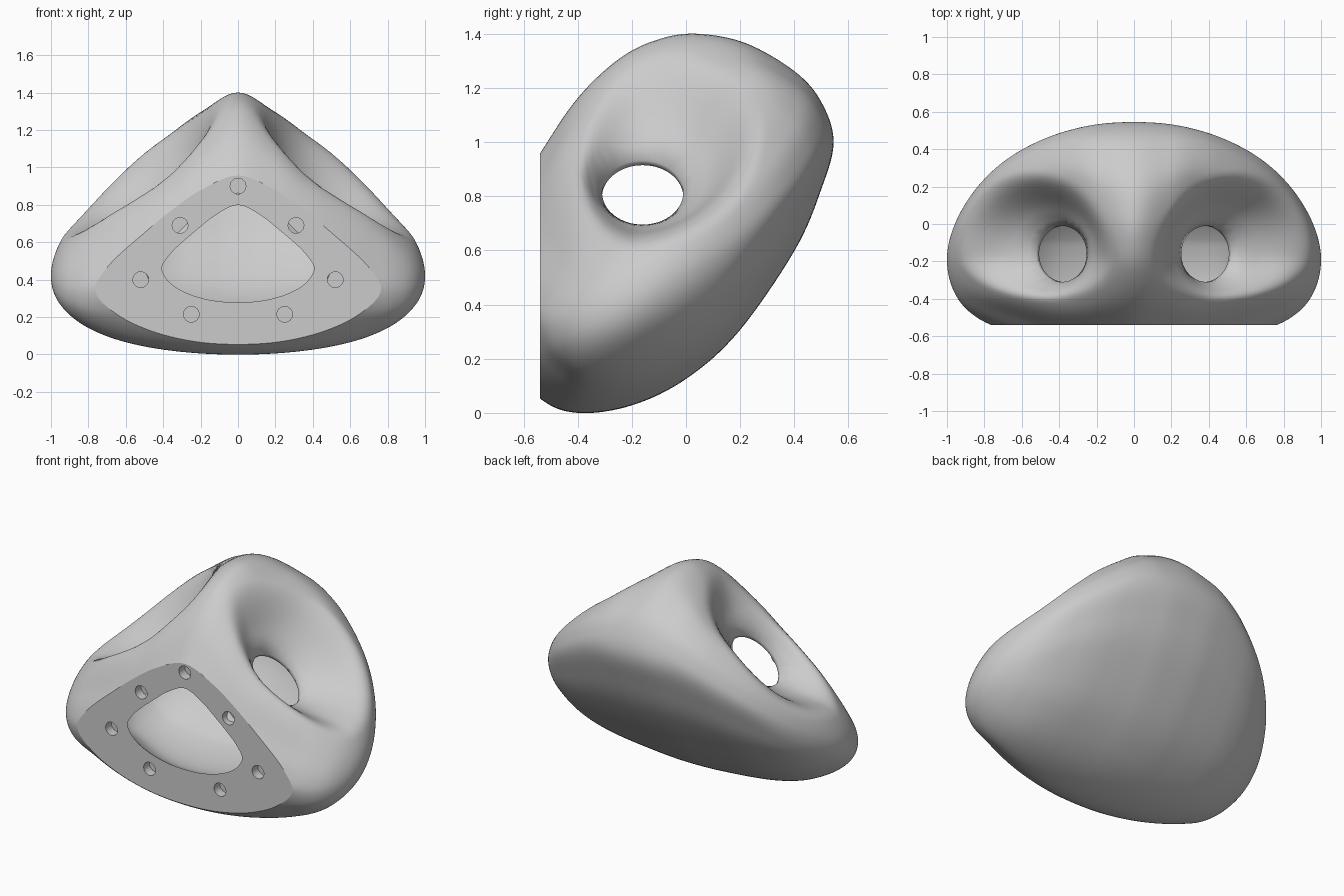
import bpy
import bmesh
import math

cube = bpy.data.objects.get("Cube")
if cube:
    bpy.data.objects.remove(cube, do_unlink=True)

RINGS, STEPS = 120, 8           # sections across the width, points per profile span
FRONT = -0.54                   # plane of the flat mounting face

# Outlines from the middle to the tip and back, at equal angles
HEIGHTS = [1.4, 1.31, 1.165, 1.035, .905, .775, .65, .53, .42,
           .32, .235, .16, .1, .055, .024, .006, 0]
DEPTHS = [.545, .533, .49, .42, .325, .205, .07, -.065, -.19,
          -.315, -.425, -.505, -.565, -.63, -.69, -.735, -.75]

# Unit side profiles (depth, height): middle ridge, flanks and tilted oval tips
MIDDLE = [(0, .32), (.04, .5), (.16, .68), (.27, .83), (.39, .935), (.5, .985), (.61, 1),
          (.75, .975), (.89, .9), (.965, .82), (1, .715), (.965, .59), (.89, .43),
          (.73, .215), (.58, .09), (.425, .02), (.27, 0), (.16, .04), (.05, .16)]
FLANK = [(0, .32), (.03, .45), (.1, .585), (.2, .76), (.35, .86), (.54, .92), (.69, .965),
         (.83, 1), (.935, .955), (.985, .885), (1, .8), (.965, .67), (.89, .49),
         (.73, .25), (.58, .11), (.425, .025), (.27, 0), (.16, .04), (.05, .16)]
TURNS = [math.pi * (i / 10 if i < 10 else 1 + (i - 10) / 9) for i in range(len(FLANK))]
TIP = [(.5 - .5 * math.cos(t), .5 - .5 * math.cos(t + math.pi / 3)) for t in TURNS]


def smoothstep(t):
    t = max(0, min(1, t))
    return t * t * (3 - 2 * t)


def blend(first, second, w):
    return [[m + (f - m) * w for m, f in zip(a, b)] for a, b in zip(first, second)]


def catmull(p, q, r, s, t):
    return q + .5 * t * (r - p + t * (2 * p - 5 * q + 4 * r - s + t * (3 * (q - r) + s - p)))


def outline(values, u):
    """Smooth value on an outline that mirrors at both ends."""
    last = len(values) - 1
    i = min(int(u), last - 1)
    keys = [values[last - abs(last - abs(j))] for j in range(i - 1, i + 3)]
    return catmull(*keys, u - i)


def section(angle):
    """Closed loop of points for one slice across the width."""
    x, u = math.sin(angle), abs(angle) / (math.pi / 2) * 8
    y0, y1 = outline(DEPTHS, 16 - u), outline(DEPTHS, u)
    z0, z1 = outline(HEIGHTS, 16 - u), outline(HEIGHTS, u)
    loop = blend(MIDDLE, FLANK, smoothstep(abs(x) / .45))
    loop = blend(loop, TIP, smoothstep((abs(x) - .65) / .35))
    count = len(loop)
    points = []
    for i in range(count):
        near = [loop[(i + j) % count] for j in (-1, 0, 1, 2)]
        for step in range(STEPS):
            yn, zn = (catmull(*[n[c] for n in near], step / STEPS) for c in (0, 1))
            points.append((x, y0 + yn * (y1 - y0), z0 + zn * (z1 - z0)))
    return points


# Frame of the side hole: along the slope, along y, and out of the hole
TILT = math.radians(41.3)
CO, SI = math.cos(TILT), math.sin(TILT)


def to_hole(p):
    x, z = abs(p[0]) - .38, p[2] - .805
    a, b, k = x * CO - z * SI, p[1] + .16, x * SI + z * CO
    return a, b, k, math.hypot(a / .18, b / .15)


def from_hole(a, b, k, side):
    return (math.copysign(.38 + a * CO + k * SI, side), b - .16, .805 - a * SI + k * CO)


def funnel(p, s):
    """Sink a point into the dimple; None when it falls inside the hole."""
    a, b, k, rho = to_hole(p)
    d = math.hypot(a / .57, b / (.45 if b > 0 else .25))
    if k < -.2 or d >= 1:
        return p
    if rho < 1:
        return None
    f = smoothstep((rho - 1) / (rho / d - 1))
    base = s * .055
    lip = (base - s * .012) * max(0, 1 - (rho - 1) / .55) ** 2
    return from_hole(a, b, base + (k - base) * f - lip, p[0])


def hollow(p):
    """Outer point to cavity point."""
    x, y, z = p
    return (x * .6, -.1 + (y + .1) * (.66 if y > -.1 else .92), .62 + (z - .62) * .64)


def add_skin(bm, s):
    """Outer skin (s = 1) or cavity skin (s = -1) with both side holes open."""
    rows = []
    for j in range(RINGS + 1):
        ring = section(math.pi * (j / RINGS - .5))
        if j in (0, RINGS):
            ring = ring[:1]
        row = []
        for p in ring:
            q = funnel(p if s > 0 else hollow(p), s)
            row.append(bm.verts.new(q) if q else None)
        rows.append(row)
    n = len(rows[1])
    for lower, upper in zip(rows, rows[1:]):
        for i in range(n):
            corners = [lower[i % len(lower)], lower[(i + 1) % len(lower)],
                       upper[(i + 1) % len(upper)], upper[i % len(upper)]]
            if None not in corners:
                bm.faces.new(list(dict.fromkeys(corners)))


bm = bmesh.new()
add_skin(bm, 1)
add_skin(bm, -1)
loose = [v for v in bm.verts if not v.link_faces]
bmesh.ops.delete(bm, geom=loose, context='VERTS')

# Even out the hole rims and join outer skin to cavity
rim = [e for e in bm.edges if e.is_boundary]
for v in {v for e in rim for v in e.verts}:
    a, b, k, rho = to_hole(v.co)
    v.co = from_hole(a / rho, b / rho, math.copysign(.012, k), v.co.x)
for side in (1, -1):
    bmesh.ops.bridge_loops(bm, edges=[e for e in rim if e.verts[0].co.x * side > 0])

# Slice the front flat
cut = bmesh.ops.bisect_plane(bm, geom=bm.verts[:] + bm.edges[:] + bm.faces[:], dist=1e-5,
                             plane_co=(0, FRONT, 0), plane_no=(0, -1, 0), clear_outer=True)
border = [g for g in cut['geom_cut'] if isinstance(g, bmesh.types.BMEdge)]

# Bolt holes
BOLTS = [(0, .9)] + [(s * x, z) for s in (1, -1) for x, z in ((.31, .69), (.52, .4), (.25, .215))]
SIDES = 24
flat = set()
for bx, bz in BOLTS:
    circle = [(bx + .042 * math.cos(math.tau * i / SIDES), bz + .042 * math.sin(math.tau * i / SIDES))
              for i in range(SIDES)]
    mouth, end = ([bm.verts.new((x, y, z)) for x, z in circle] for y in (FRONT, FRONT + .06))
    for i in range(SIDES):
        j = (i + 1) % SIDES
        bm.faces.new((mouth[i], mouth[j], end[j], end[i]))
        border.append(bm.edges.get((mouth[i], mouth[j])))
    flat.add(bm.faces.new(end))

# Mounting face around the opening and bolt holes
fill = bmesh.ops.triangle_fill(bm, edges=border, use_beauty=True, normal=(0, -1, 0))
flat.update(g for g in fill['geom'] if isinstance(g, bmesh.types.BMFace))
bmesh.ops.recalc_face_normals(bm, faces=bm.faces[:])

# Smooth body with crisp edges on the flat face and bolt holes
for f in bm.faces:
    f.smooth = f not in flat
for e in bm.edges:
    e.smooth = not any(f in flat for f in e.link_faces)

mesh = bpy.data.meshes.new("hollow_body")
bm.to_mesh(mesh)
bm.free()
body = bpy.data.objects.new("hollow_body", mesh)
bpy.context.collection.objects.link(body)

grey = bpy.data.materials.new("light_grey")
grey.use_nodes = True
colour = (.6, .6, .6, 1)
grey.diffuse_color = colour
grey.node_tree.nodes["Principled BSDF"].inputs["Base Color"].default_value = colour
mesh.materials.append(grey)
